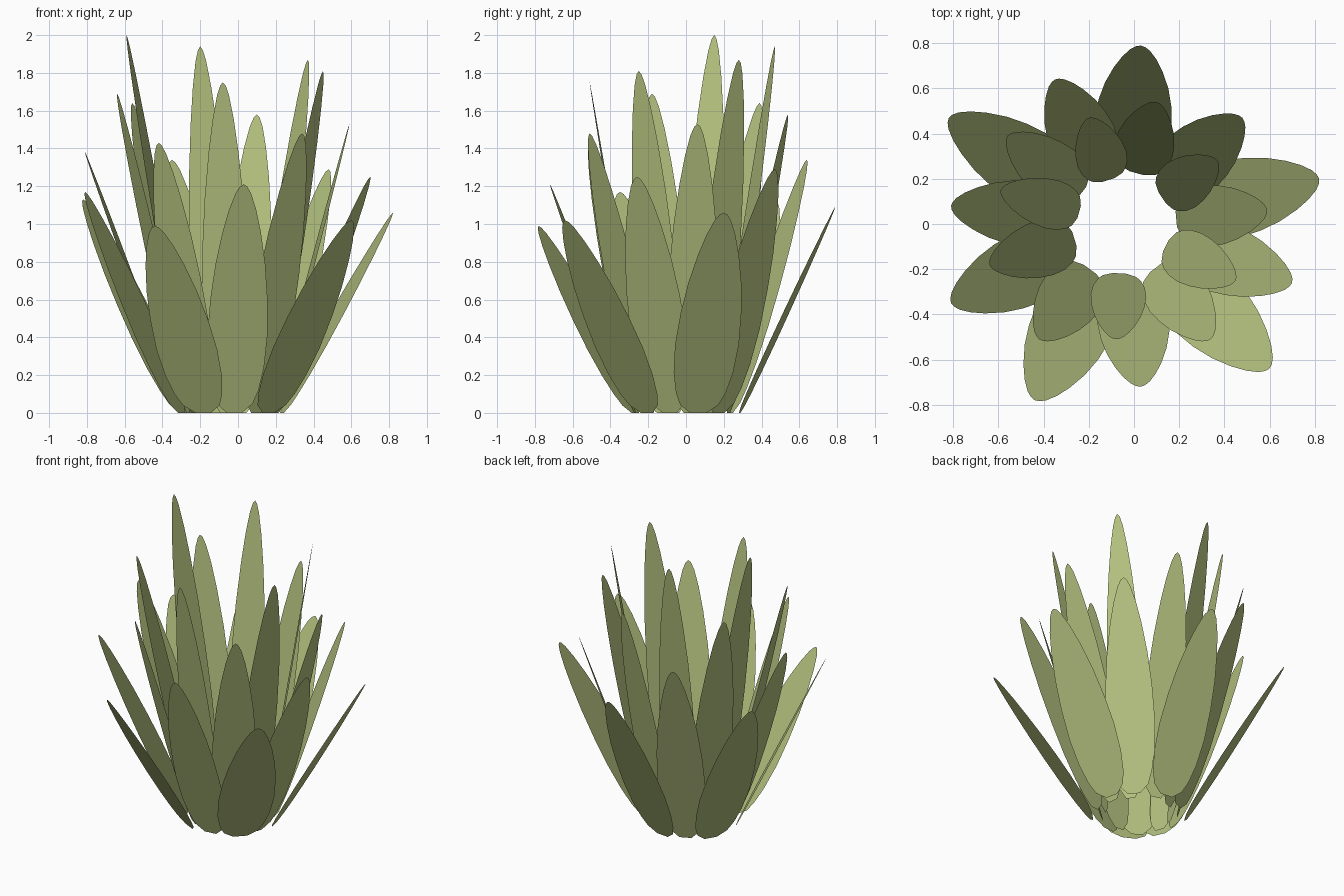
import bpy, math
from mathutils import Vector

if "Cube" in bpy.data.objects:
    bpy.data.objects.remove(bpy.data.objects["Cube"])

mat = bpy.data.materials.new("leaf_green")
mat.diffuse_color = (0.45, 0.53, 0.21, 1)
mat.use_nodes = True
mat.node_tree.nodes["Principled BSDF"].inputs["Base Color"].default_value = mat.diffuse_color

# leaf tips, spiralling from the tall inner ring to the low outer ring
TIPS = [(-.59, .15, 2.0), (-.20, .47, 1.94), (.37, .28, 1.87), (.45, -.25, 1.81),
        (-.08, -.51, 1.75), (-.64, -.18, 1.69), (-.56, .39, 1.64), (.10, .54, 1.58),
        (.59, .06, 1.53), (.34, -.51, 1.48), (-.42, -.51, 1.43), (-.81, .08, 1.38),
        (-.35, .64, 1.34), (.48, .47, 1.29), (.70, -.26, 1.25), (.03, -.72, 1.21),
        (-.81, -.35, 1.17), (-.82, .47, 1.13), (.03, .79, 1.09), (.82, .20, 1.06),
        (.60, -.64, 1.02), (-.44, -.78, .99)]

# half outline of a blade: (fraction of length, fraction of half width)
OUTLINE = [(0, .25), (.04, .60), (.10, .78), (.20, .93), (.34, 1), (.50, .95),
           (.65, .83), (.79, .64), (.89, .45), (.96, .26), (.99, .12)]

CENTRE = Vector((-.05, 0, 0))


def leaf(index, tip):
    f = index / (len(TIPS) - 1)
    tip = Vector(tip)
    out = tip - CENTRE
    out.z = 0
    out.normalize()
    base = CENTRE + out * (.20 + .10 * f)
    side = Vector((-out.y, out.x, 0)) * (.11 + .07 * f)
    axis = tip - base
    right = [base + axis * t + side * w for t, w in OUTLINE]
    left = [base + axis * t - side * w for t, w in reversed(OUTLINE)]
    verts = right + [tip] + left
    mesh = bpy.data.meshes.new("leaf")
    mesh.from_pydata([tuple(v) for v in verts], [], [tuple(range(len(verts)))])
    mesh.materials.append(mat)
    obj = bpy.data.objects.new(f"leaf_{index + 1}", mesh)
    bpy.context.collection.objects.link(obj)


for i, tip in enumerate(TIPS):
    leaf(i, tip)
